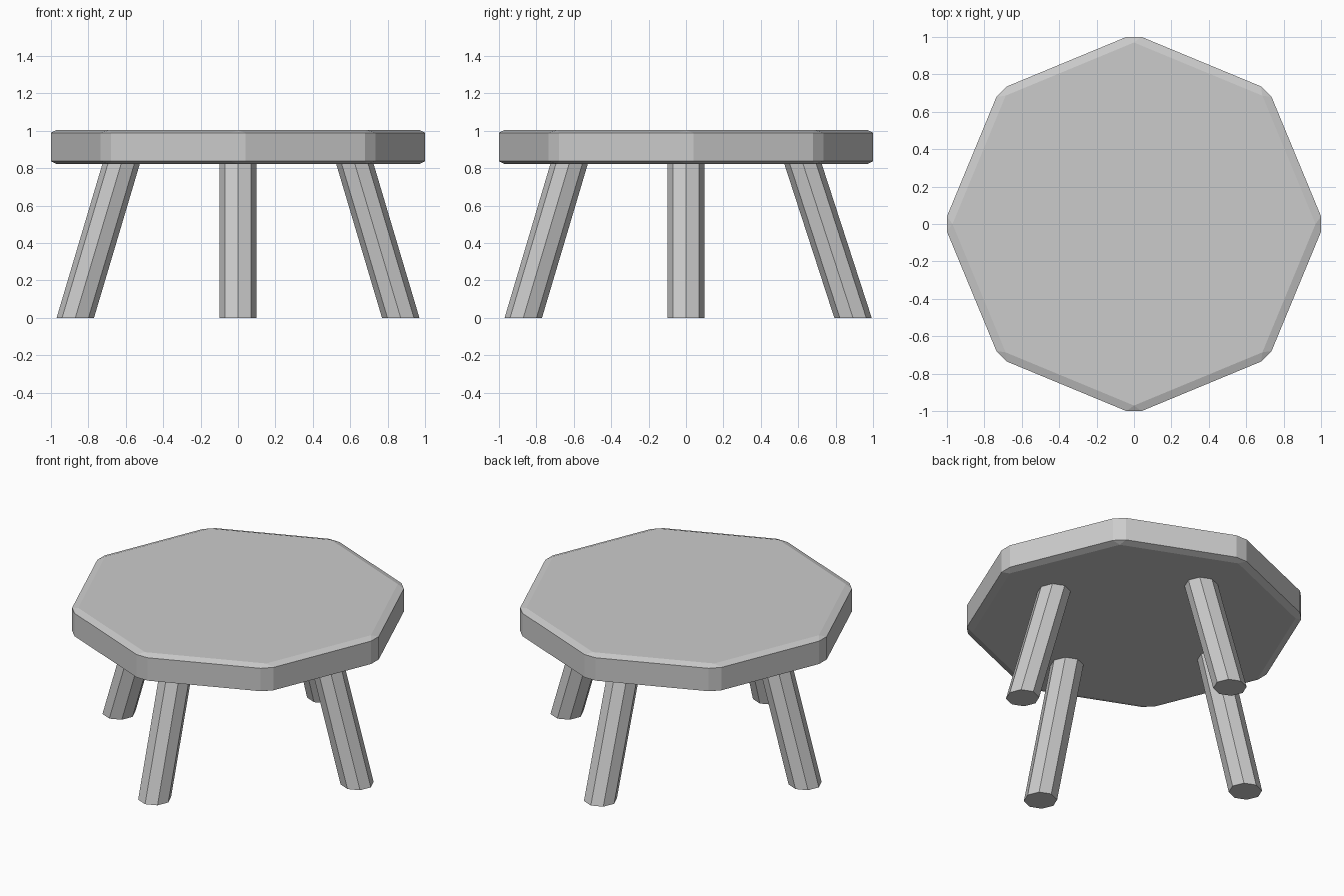
import bpy, bmesh
from math import pi
from mathutils import Matrix, Vector

if "Cube" in bpy.data.objects:
    bpy.data.objects.remove(bpy.data.objects["Cube"])

SEAT_BOTTOM, SEAT_TOP = 0.823, 1.004
LEG_TOP = 0.85


def add_object(name, bm):
    mesh = bpy.data.meshes.new(name)
    bm.to_mesh(mesh)
    bm.free()
    obj = bpy.data.objects.new(name, mesh)
    bpy.context.collection.objects.link(obj)
    return obj


def octagon_prism(radius, depth):
    bm = bmesh.new()
    bmesh.ops.create_cone(bm, cap_ends=True, segments=8, radius1=radius,
                          radius2=radius, depth=depth)
    # Put corners on the x and y axes
    v = bm.verts[:][0].co
    angle = Vector((v.x, v.y)).angle_signed(Vector((1, 0)))
    bmesh.ops.rotate(bm, verts=bm.verts, matrix=Matrix.Rotation(angle % (pi / 4), 3, 'Z'))
    return bm


# Seat: octagonal slab, every edge chamfered, flattened so the rim chamfer is shallow
bm = octagon_prism(1.017, 0.52)
bmesh.ops.bevel(bm, geom=bm.edges[:], offset=0.043, segments=1, affect='EDGES')
bmesh.ops.scale(bm, vec=(1, 1, (SEAT_TOP - SEAT_BOTTOM) / 0.52), verts=bm.verts)
bmesh.ops.translate(bm, vec=(0, 0, (SEAT_TOP + SEAT_BOTTOM) / 2), verts=bm.verts)
add_object("seat", bm)


# Legs: splayed octagonal posts with level feet, sunk slightly into the seat
def add_leg(name, foot, top):
    bm = octagon_prism(0.1, LEG_TOP)
    for v in bm.verts:
        v.co += Vector((*(top if v.co.z > 0 else foot), LEG_TOP / 2))
    add_object(name, bm)


add_leg("front_leg", (0, -0.87), (0, -0.617))
add_leg("back_leg", (0, 0.893), (0, 0.617))
add_leg("left_leg", (-0.87, 0), (-0.617, 0))
add_leg("right_leg", (0.87, 0), (0.617, 0))
